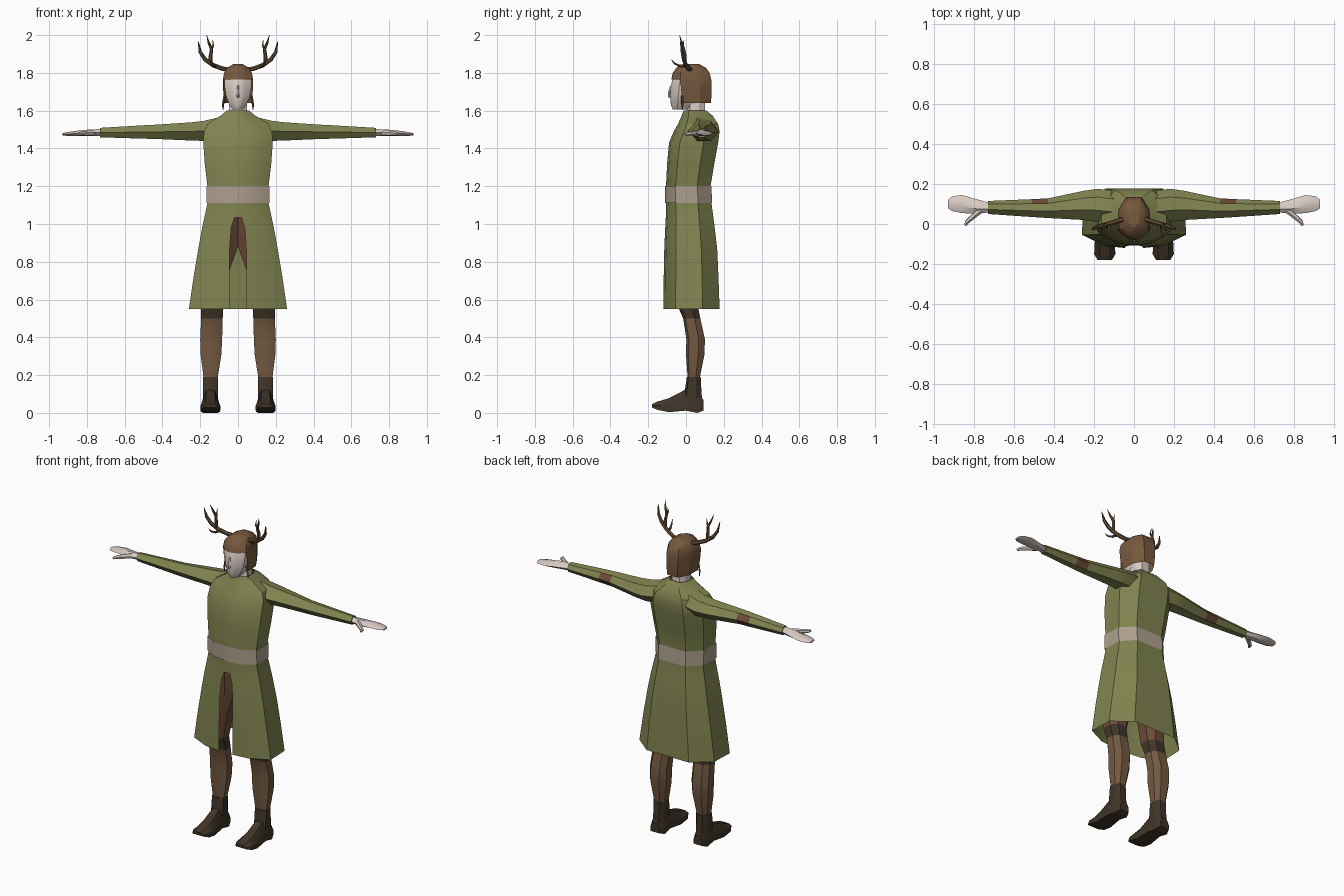
import bpy, bmesh, math
from mathutils import Vector

if "Cube" in bpy.data.objects:
    bpy.data.objects.remove(bpy.data.objects["Cube"])


def material(name, rgb):
    m = bpy.data.materials.new(name)
    m.diffuse_color = (*rgb, 1)
    m.use_nodes = True
    m.node_tree.nodes["Principled BSDF"].inputs["Base Color"].default_value = m.diffuse_color
    return m


GREEN = material("olive_cloth", (0.215, 0.228, 0.078))
BELT = material("pale_leather", (0.42, 0.345, 0.265))
SKIN = material("pale_skin", (0.70, 0.60, 0.55))
HAIR = material("brown_hair", (0.185, 0.10, 0.048))
LEG = material("brown_trousers", (0.17, 0.10, 0.053))
PATCH = material("red_brown_patch", (0.15, 0.068, 0.037))
BOOT = material("dark_leather", (0.050, 0.034, 0.021))
ANTLER = material("antler_brown", (0.13, 0.075, 0.038))


def loft(name, rings, mats, cap=True, skip=None, rule=None, mirror=False, angle=30):
    """Skin a list of equal-length point rings into one object."""
    bm = bmesh.new()
    vs = [[bm.verts.new(p) for p in r] for r in rings]
    n = len(rings[0])
    for a, b in zip(vs, vs[1:]):
        for i in range(n):
            j = (i + 1) % n
            quad = (a[i], a[j], b[j], b[i])
            c = sum((v.co for v in quad), Vector()) / 4
            if skip and skip(c):
                continue
            f = bm.faces.new(quad)
            if rule:
                f.material_index = rule(c)
    if cap:
        bm.faces.new(vs[0][::-1])
        f = bm.faces.new(vs[-1])
        if rule:
            f.material_index = rule(f.calc_center_median())
        bmesh.ops.recalc_face_normals(bm, faces=bm.faces)
    me = bpy.data.meshes.new(name)
    bm.to_mesh(me)
    bm.free()
    for m in mats:
        me.materials.append(m)
    ob = bpy.data.objects.new(name, me)
    bpy.context.collection.objects.link(ob)
    bpy.ops.object.select_all(action='DESELECT')
    ob.select_set(True)
    bpy.context.view_layer.objects.active = ob
    bpy.ops.object.shade_smooth_by_angle(angle=math.radians(angle))
    if mirror:
        ob.modifiers.new("mirror", 'MIRROR').use_mirror_merge = False
    return ob


def section(z, hw, yf, yb, xc=0, s=None, k=0.55, curve=0.01):
    """Horizontal body section; s adds a centre strip at the front."""
    d = yb - yf
    half = [(k * hw, yf + curve), (hw, yf + .22 * d), (hw * .98, yf + .7 * d), (k * hw, yb)]
    if s is not None:
        half.insert(0, (s, yf))
    pts = half + [(-x, y) for x, y in reversed(half)]
    return [(xc + x, y, z) for x, y in pts]


def limb_section(x, y0, y1, lo, hi):
    """Six-sided section across an arm or hand."""
    d, h = y1 - y0, hi - lo
    return [(x, y0, lo + .5 * h), (x, y0 + .35 * d, hi), (x, y0 + .75 * d, hi - .12 * h),
            (x, y1, lo + .45 * h), (x, y0 + .75 * d, lo), (x, y0 + .3 * d, lo)]


def tube(name, path, mat, sides=6, mirror=True):
    """Tapered tube through (x, y, z, radius) points."""
    pts = [Vector(p[:3]) for p in path]
    rings = []
    for i, p in enumerate(pts):
        t = (pts[min(i + 1, len(pts) - 1)] - pts[max(i - 1, 0)]).normalized()
        u = t.cross(Vector((0, 1, 0.2))).normalized()
        w = t.cross(u)
        r = path[i][3]
        rings.append([p + r * (math.cos(a) * u + math.sin(a) * w)
                      for a in (2 * math.pi * k / sides for k in range(sides))])
    return loft(name, rings, [mat], mirror=mirror, angle=50)


# Coat with a front slit below the waist: z, half width, front, back, slit half width
coat = [(.55, .26, -.12, .178, .045), (.72, .235, -.118, .172, .045), (.87, .21, -.115, .165, .044),
        (.98, .19, -.11, .152, .036), (1.035, .178, -.107, .145, .018), (1.11, .162, -.105, .135, .02),
        (1.20, .162, -.106, .13, .02), (1.32, .176, -.1, .15, .02), (1.43, .184, -.09, .17, .02),
        (1.49, .18, -.065, .178, .02), (1.53, .162, -.042, .17, .02), (1.575, .09, -.022, .14, .02),
        (1.60, .06, -.014, .108, .015)]
loft("coat", [section(z, w, f, b, s=s) for z, w, f, b, s in coat], [GREEN], cap=False,
     skip=lambda c: abs(c.x) < .001 and c.y < 0 and c.z < 1.035)

# Belt wrapped around the waist
loft("belt", [section(z, .167, -.111, b, s=.02) for z, b in ((1.11, .139), (1.20, .134))],
     [BELT], cap=False)

# Sleeves with elbow patches
sleeve = [(.06, .0, .16, 1.44, 1.575), (.18, .01, .176, 1.44, 1.546), (.25, .02, .166, 1.442, 1.538),
          (.43, .03, .128, 1.45, 1.526), (.51, .035, .124, 1.452, 1.522), (.73, .05, .115, 1.459, 1.509)]
loft("sleeve", [limb_section(*r) for r in sleeve], [GREEN, PATCH], mirror=True,
     rule=lambda c: int(.43 < c.x < .51 and c.y > .1))

# Flat hands and thumbs
hand = [(.725, .058, .107, 1.465, 1.503), (.79, .05, .125, 1.465, 1.5), (.86, .055, .145, 1.466, 1.493),
        (.91, .065, .138, 1.467, 1.485), (.93, .08, .12, 1.47, 1.48)]
loft("hand", [limb_section(*r) for r in hand], [SKIN], mirror=True)
tube("thumb", [(.765, .07, 1.482, .016), (.81, .032, 1.48, .013), (.835, .01, 1.478, .011),
               (.843, -.008, 1.476, .006)], SKIN)

# Legs: shin, dark knee band, upper trousers
leg = [(.17, .145, .035, 0, .07), (.31, .143, .055, -.01, .098), (.39, .142, .058, -.008, .1),
       (.50, .138, .057, -.025, .076), (.58, .136, .06, -.06, .06), (.75, .12, .073, -.07, .08),
       (.88, .086, .086, -.08, .1), (1.06, .075, .08, -.088, .1)]
loft("leg", [section(z, w, f, b, xc=x, k=.5) for z, x, w, f, b in leg], [LEG, BOOT, PATCH], mirror=True,
     rule=lambda c: 0 if c.z < .5 else (1 if c.z < .58 else 2))

# Boots: shaft and foot
loft("boot_shaft", [section(z, w, f, b, xc=.146, k=.5) for z, w, f, b in
     ((.03, .04, -.02, .088), (.11, .039, -.018, .082), (.19, .04, -.005, .078))], [BOOT], mirror=True)
foot = [(.092, .03, .012, .07), (.06, .043, 0, .11), (0, .042, .012, .125), (-.09, .05, .004, .078),
        (-.15, .053, .016, .06), (-.18, .036, .028, .046)]
loft("foot", [[(.146 + a * w, y, z) for a, z in
     ((-1, lo), (1, lo), (1, lo + .5 * (hi - lo)), (.5, hi), (-.5, hi), (-1, lo + .5 * (hi - lo)))]
     for y, w, lo, hi in foot], [BOOT], mirror=True)

# Neck, head and nose
loft("neck", [section(z, w, f, b) for z, w, f, b in
     ((1.54, .055, -.005, .105), (1.60, .047, -.002, .1), (1.68, .047, -.0, .1))], [SKIN])
head = [(1.605, .026, -.07, .03), (1.63, .045, -.08, .08), (1.68, .064, -.084, .115),
        (1.73, .071, -.08, .122), (1.78, .07, -.068, .118), (1.82, .05, -.045, .09)]
loft("head", [section(z, w, f, b, s=.008, k=.5) for z, w, f, b in head], [SKIN])
tube("nose", [(0, -.078, 1.735, .004), (0, -.087, 1.695, .009), (0, -.086, 1.675, .009),
              (0, -.076, 1.668, .004)], SKIN, sides=4, mirror=False)

# Hair cap, open in front of the face, with side strands
hair = [(1.64, .07, -.055, .132), (1.70, .078, -.07, .136), (1.765, .08, -.078, .134),
        (1.80, .074, -.07, .125), (1.828, .056, -.05, .105), (1.846, .026, -.015, .07)]
bob = loft("hair", [section(z, w, f, b, s=.01, k=.5) for z, w, f, b in hair], [HAIR], cap=False,
           skip=lambda c: c.z < 1.765 and c.y < -.02)
crown = bmesh.new()
crown.from_mesh(bob.data)
crown.faces.new(sorted((v for v in crown.verts if v.co.z > 1.84),
                       key=lambda v: math.atan2(v.co.y - .03, v.co.x)))
crown.to_mesh(bob.data)
crown.free()
tube("hair_strand", [(.07, -.02, 1.68, .007), (.078, -.02, 1.64, .006), (.08, -.018, 1.605, .003)],
     HAIR, sides=4)

# Antlers: main beam and tines
tube("antler_beam", [(.035, .03, 1.815, .013), (.08, .015, 1.822, .012), (.13, 0, 1.84, .012),
                     (.175, -.012, 1.872, .011), (.2, -.02, 1.91, .009), (.21, -.03, 1.965, .002)], ANTLER)
tube("antler_upper_tine", [(.145, -.005, 1.85, .01), (.145, -.005, 1.89, .01), (.14, -.012, 1.925, .009),
                           (.155, -.022, 1.96, .006), (.166, -.035, 2.0, .001)], ANTLER)
tube("antler_inner_tine", [(.143, -.012, 1.915, .006), (.132, -.016, 1.945, .005),
                           (.133, -.01, 1.975, .001)], ANTLER, sides=5)
tube("antler_front_tine", [(.12, 0, 1.836, .009), (.13, -.035, 1.837, .007), (.14, -.062, 1.85, .005),
                           (.145, -.078, 1.872, .001)], ANTLER, sides=5)
